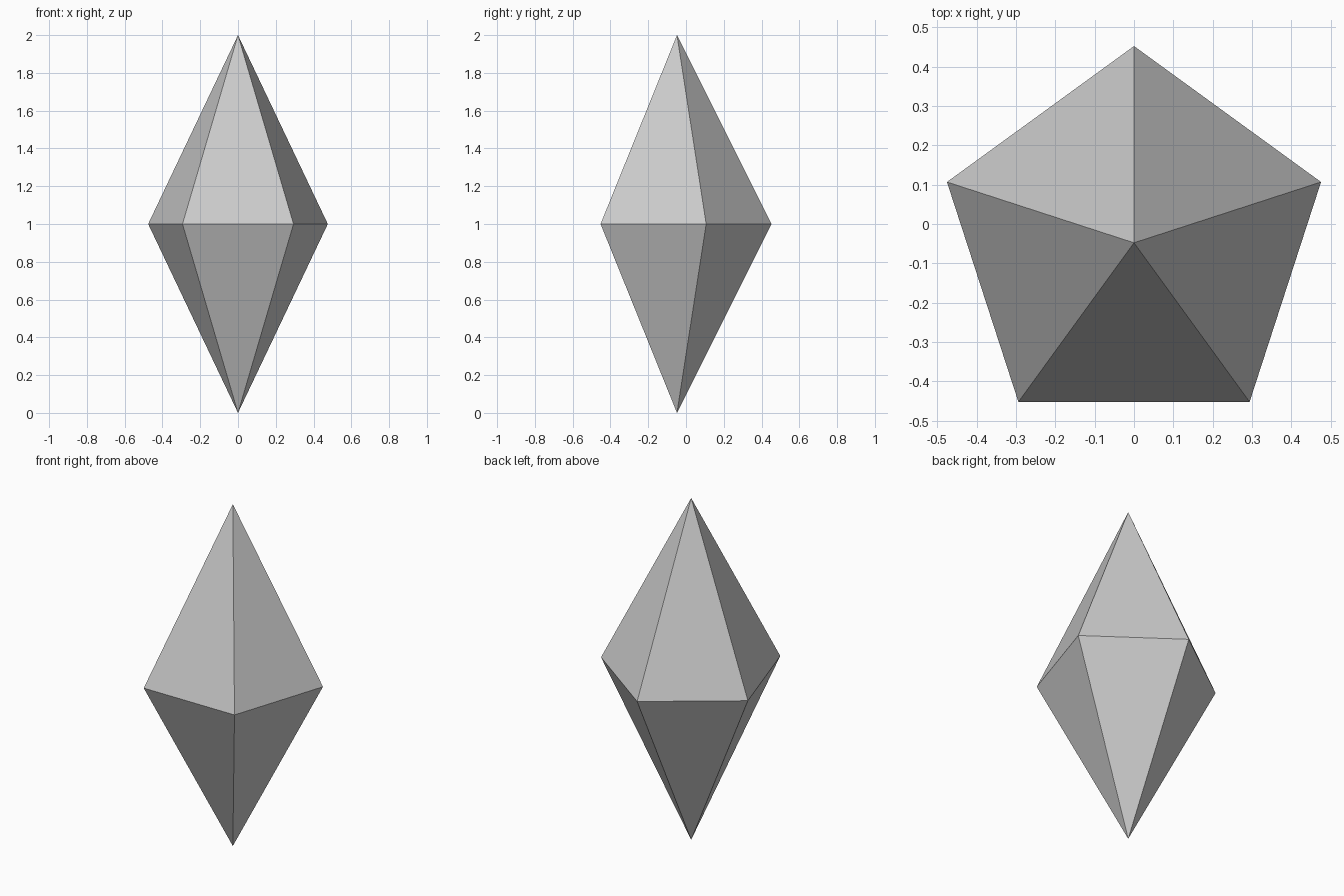
import bpy, bmesh, math

if "Cube" in bpy.data.objects:
    bpy.data.objects.remove(bpy.data.objects["Cube"])

SIDES, RADIUS = 5, 0.5
# shift so the pentagon's bounding box is centred on y = 0
OFFSET_Y = -RADIUS * (1 - math.cos(math.pi / SIDES)) / 2

bm = bmesh.new()

# pentagonal waist with one corner pointing to the back
ring = []
for i in range(SIDES):
    a = math.pi / 2 + i * 2 * math.pi / SIDES
    ring.append(bm.verts.new((RADIUS * math.cos(a), RADIUS * math.sin(a) + OFFSET_Y, 1)))

# upper and lower points, joined to the waist by flat facets
for z in (2, 0):
    tip = bm.verts.new((0, OFFSET_Y, z))
    for i in range(SIDES):
        bm.faces.new((ring[i], ring[(i + 1) % SIDES], tip))

bmesh.ops.recalc_face_normals(bm, faces=bm.faces[:])
mesh = bpy.data.meshes.new("crystal")
bm.to_mesh(mesh)
bm.free()
bpy.context.collection.objects.link(bpy.data.objects.new("crystal", mesh))
